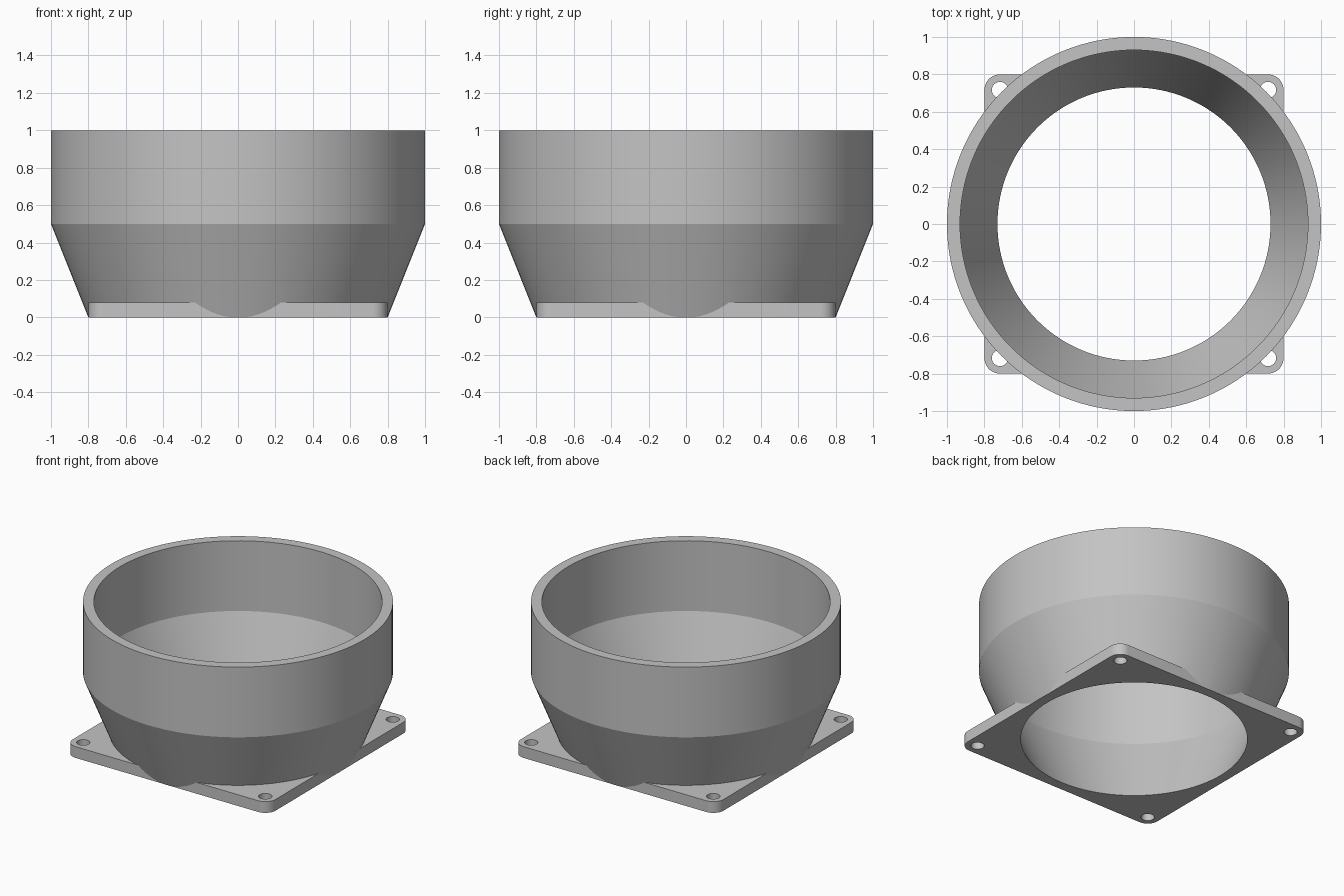
import bpy
import bmesh
from math import cos, sin, pi, radians

cube = bpy.data.objects.get("Cube")
if cube:
    bpy.data.objects.remove(cube, do_unlink=True)

SEGMENTS = 128

grey = bpy.data.materials.new("plain grey")
grey.use_nodes = True
grey.diffuse_color = (0.55, 0.55, 0.55, 1)
grey.node_tree.nodes["Principled BSDF"].inputs["Base Color"].default_value = (0.55, 0.55, 0.55, 1)


def circle(radius, count, cx=0, cy=0):
    return [(cx + radius * cos(2 * pi * i / count), cy + radius * sin(2 * pi * i / count))
            for i in range(count)]


def loft(name, sections):
    """Closed solid through (outline, height) sections, capped at both ends."""
    bm = bmesh.new()
    rings = [[bm.verts.new((x, y, z)) for x, y in outline] for outline, z in sections]
    for low, high in zip(rings, rings[1:]):
        n = len(low)
        for i in range(n):
            j = (i + 1) % n
            bm.faces.new((low[i], low[j], high[j], high[i]))
    bm.faces.new(rings[0][::-1])
    bm.faces.new(rings[-1])
    mesh = bpy.data.meshes.new(name)
    bm.to_mesh(mesh)
    bm.free()
    mesh.materials.append(grey)
    obj = bpy.data.objects.new(name, mesh)
    bpy.context.collection.objects.link(obj)
    return obj


def lathe(name, profile, count=SEGMENTS, cx=0, cy=0):
    return loft(name, [(circle(r, count, cx, cy), z) for r, z in profile])


def rounded_square(half, radius, steps=10):
    points = []
    for k, (sx, sy) in enumerate([(1, 1), (-1, 1), (-1, -1), (1, -1)]):
        for i in range(steps + 1):
            a = pi / 2 * (k + i / steps)
            points.append((sx * (half - radius) + radius * cos(a),
                           sy * (half - radius) + radius * sin(a)))
    return points


def combine(target, tool, operation):
    mod = target.modifiers.new(operation.lower(), "BOOLEAN")
    mod.operation = operation
    mod.solver = "EXACT"
    mod.object = tool
    bpy.context.view_layer.objects.active = target
    bpy.ops.object.modifier_apply(modifier=mod.name)
    bpy.data.objects.remove(tool, do_unlink=True)


# Flared duct body: tapered base and straight collar
adapter = lathe("duct_adapter", [(0.8, 0), (1.0, 0.5), (1.0, 1.0)])

# Square mounting flange with rounded corners
outline = rounded_square(0.799, 0.08)
combine(adapter, loft("mounting_flange", [(outline, 0), (outline, 0.08)]), "UNION")

# Open bore following the outer shape
combine(adapter, lathe("bore_cutter", [(0.69, -0.1), (0.93, 0.5), (0.93, 1.1)]), "DIFFERENCE")

# Screw holes in the four flange corners
for sx in (-1, 1):
    for sy in (-1, 1):
        hole = lathe("screw_hole_cutter", [(0.043, -0.1), (0.043, 0.12)], 32,
                     sx * 0.717, sy * 0.717)
        combine(adapter, hole, "DIFFERENCE")

# Smooth round walls, crisp edges
bpy.ops.object.select_all(action="DESELECT")
adapter.select_set(True)
bpy.context.view_layer.objects.active = adapter
bpy.ops.object.shade_smooth_by_angle(angle=radians(15))
